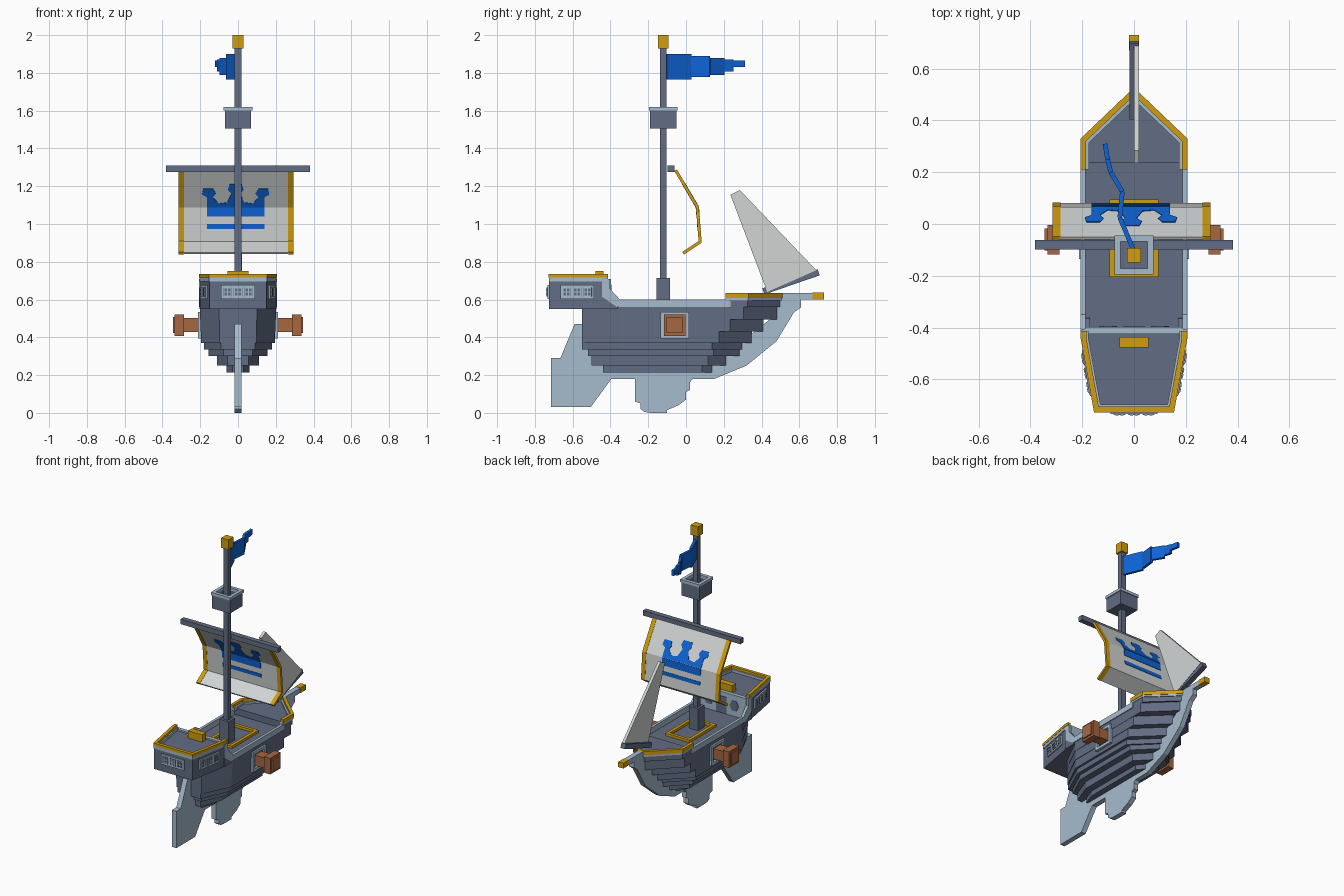
import bpy, bmesh, math
from mathutils import Vector

if "Cube" in bpy.data.objects:
    bpy.data.objects.remove(bpy.data.objects["Cube"])


def material(name, r, g, b):
    m = bpy.data.materials.new(name)
    lin = [((c / 255 + 0.055) / 1.055) ** 2.4 for c in (r, g, b)]
    m.diffuse_color = (*lin, 1)
    m.use_nodes = True
    m.node_tree.nodes["Principled BSDF"].inputs["Base Color"].default_value = m.diffuse_color
    return m


SLATE = material("slate", 98, 108, 131)
PALE = material("pale_blue", 166, 187, 205)
GOLD = material("gold", 208, 157, 14)
BLUE = material("blue", 14, 100, 214)
BROWN = material("brown", 166, 103, 66)
CLOTH = material("sail_cloth", 210, 213, 213)


def solid(name, mat, ring_a, ring_b):
    """Closed solid between two matching loops of points."""
    bm = bmesh.new()
    a = [bm.verts.new(p) for p in ring_a]
    b = [bm.verts.new(p) for p in ring_b]
    n = len(a)
    bm.faces.new(a)
    bm.faces.new(b[::-1])
    for i in range(n):
        j = (i + 1) % n
        bm.faces.new((a[i], b[i], b[j], a[j]))
    bmesh.ops.recalc_face_normals(bm, faces=bm.faces)
    me = bpy.data.meshes.new(name)
    bm.to_mesh(me)
    bm.free()
    me.materials.append(mat)
    ob = bpy.data.objects.new(name, me)
    bpy.context.collection.objects.link(ob)
    return ob


def prism(name, mat, pts, axis, lo, hi):
    """Extrude a flat outline along one axis."""
    place = {"x": lambda u, v, w: (w, u, v),
             "y": lambda u, v, w: (u, w, v),
             "z": lambda u, v, w: (u, v, w)}[axis]
    return solid(name, mat, [place(u, v, lo) for u, v in pts],
                 [place(u, v, hi) for u, v in pts])


def box(name, mat, x0, x1, y0, y1, z0, z1):
    return prism(name, mat, [(x0, y0), (x1, y0), (x1, y1), (x0, y1)], "z", z0, z1)


def ribbon(path, a, b):
    """Outline of a strip between two offsets to the left of a path."""
    p = [Vector(q) for q in path]
    dirs = [(q - r).normalized() for r, q in zip(p, p[1:])]
    nor = [Vector((-d.y, d.x)) for d in dirs]
    mit = [nor[0]]
    for m, n in zip(nor, nor[1:]):
        s = (m + n).normalized()
        mit.append(s / s.dot(n))
    mit.append(nor[-1])
    return ([tuple(q + m * a) for q, m in zip(p, mit)]
            + [tuple(q + m * b) for q, m in zip(p, mit)][::-1])


def frame(name, mat, x0, x1, y0, y1, w, z0, z1):
    """Rectangular frame lying flat."""
    for s, (a, b) in enumerate(((x0, x0 + w), (x1 - w, x1))):
        box(f"{name}_side_{s}", mat, a, b, y0, y1, z0, z1)
    for s, (a, b) in enumerate(((y0, y0 + w), (y1 - w, y1))):
        box(f"{name}_end_{s}", mat, x0 + w, x1 - w, a, b, z0, z1)


# Stepped hull: bottom, top, half width, bow tip, stern
layers = [(.215, .25, .06, .14, -.44), (.25, .30, .11, .215, -.50),
          (.30, .335, .155, .285, -.52), (.335, .37, .18, .30, -.55),
          (.37, .43, .195, .35, -.55), (.43, .495, .198, .41, -.55),
          (.495, .56, .20, .485, -.55)]
for i, (z0, z1, w, tip, stern) in enumerate(layers):
    half = [(w * .5, stern), (w, -.35), (w, tip - w * .9), (.015, tip)]
    prism(f"hull_layer_{i}", SLATE, half + [(-x, y) for x, y in half[::-1]], "z", z0, z1)

# Raised bow deck with rim
prism("bow_deck", SLATE, [(.20, .235), (.20, .325), (0, .515), (-.20, .325), (-.20, .235)],
      "z", .56, .605)
bow = [(.207, .21), (.207, .33), (0, .527), (-.207, .33), (-.207, .21)]
prism("bow_inner_rim", PALE, ribbon(bow, .003, .034), "z", .595, .617)
prism("bow_gold_rail", GOLD, ribbon(bow, 0, .022), "z", .608, .635)

# Keel, rudder and stem in one plate
keel = [(-.715, .03), (-.505, .03), (-.395, .18), (-.27, .18), (-.27, .06), (-.24, .05),
        (-.24, .02), (-.22, .005), (-.19, 0), (-.10, 0), (-.10, .015), (-.04, .04),
        (0, .07), (0, .11), (.02, .12), (.02, .16), (.035, .18), (.15, .18), (.32, .25),
        (.48, .38), (.57, .53), (.61, .56), (.61, .60), (.68, .60), (.68, .635),
        (.50, .635), (.45, .50), (.20, .30), (-.45, .30), (-.50, .47), (-.59, .47),
        (-.665, .29), (-.715, .29)]
prism("keel", PALE, keel, "x", -.018, .018)
box("bowsprit_tip", GOLD, -.02, .02, .67, .73, .60, .637)

# Stern castle
castle = [(-.20, -.41), (-.20, -.44), (-.15, -.725), (.15, -.725), (.20, -.44), (.20, -.41)]
prism("stern_castle", SLATE, castle, "z", .55, .70)
rim = [(x * 1.03, y - .003) for x, y in castle]
prism("castle_pale_rim", PALE, ribbon(rim, .002, .03), "z", .695, .718)
prism("castle_gold_rail", GOLD, ribbon(rim, 0, .022), "z", .716, .735)
box("castle_front_wall", PALE, -.19, .19, -.425, -.398, .56, .71)
for s in (-1, 1):
    hexa = [(s * .10 + .035 * math.cos(k * math.pi / 3),
             .635 + .04 * math.sin(k * math.pi / 3)) for k in range(6)]
    prism("castle_front_panel", SLATE, hexa, "y", -.40, -.394)
box("castle_door", SLATE, -.04, .04, -.40, -.394, .562, .68)
box("helm_block", GOLD, -.056, .056, -.478, -.436, .70, .752)


def window_panel(name, centre, right):
    """Pale plate with three windows of four panes each."""
    c, r, up = Vector(centre), Vector(right).normalized(), Vector((0, 0, 1))
    n = r.cross(up)

    def plate(nm, mat, u, v, w, h, lo, hi):
        q = [c + r * (u + a * w) + up * (v + b * h)
             for a, b in ((-1, -1), (1, -1), (1, 1), (-1, 1))]
        solid(nm, mat, [p + n * lo for p in q], [p + n * hi for p in q])
    plate(name, PALE, 0, 0, .09, .036, -.003, .009)
    for k in (-1, 0, 1):
        plate(name + "_frame", SLATE, k * .056, 0, .023, .025, .008, .011)
        plate(name + "_pale", PALE, k * .056, 0, .021, .023, .010, .013)
        for a in (-1, 1):
            for b in (-1, 1):
                plate(name + "_pane", SLATE, k * .056 + a * .0095, b * .0105,
                      .0065, .0075, .012, .015)


window_panel("rear_windows", (0, -.725, .64), (1, 0, 0))
window_panel("right_windows", (.177, -.575, .64), (.05, .285, 0))
window_panel("left_windows", (-.177, -.575, .64), (.05, -.285, 0))

# Side bulwarks, gun ports and guns
wall = [(-.445, .71), (-.405, .71), (-.405, .66), (-.35, .60), (.23, .60), (.23, .56),
        (-.365, .56), (-.445, .615)]
brace = [(-.445, .55), (-.36, .55), (-.365, .565), (-.445, .62)]
for s, side in ((1, "right"), (-1, "left")):
    prism(side + "_bulwark", PALE, wall, "x", s * .187, s * .206)
    prism(side + "_bulwark_foot", SLATE, brace, "x", s * .17, s * .204)
    y, z = -.06, .465
    for a in (-1, 1):
        prism(side + "_port_post", PALE, [(y + a * .075, z - .07), (y + a * .055, z - .07),
              (y + a * .055, z + .07), (y + a * .075, z + .07)], "x", s * .19, s * .212)
        prism(side + "_port_beam", PALE, [(y - .056, z + a * .07), (y + .056, z + a * .07),
              (y + .056, z + a * .05), (y - .056, z + a * .05)], "x", s * .19, s * .212)
    for part, h, x0, x1 in (("barrel", .037, .18, .29), ("muzzle", .057, .287, .335),
                            ("muzzle_face", .042, .33, .345)):
        prism(f"{side}_gun_{part}", BROWN, [(y - h, z - h), (y + h, z - h),
              (y + h, z + h), (y - h, z + h)], "x", s * x0, s * x1)

# Mast, hatch frame and lookout
frame("hatch_frame", GOLD, -.095, .095, -.205, .095, .022, .555, .578)
for part, mat, h, z0, z1 in (("mast_foot", SLATE, .035, .56, .715),
                             ("mast", SLATE, .018, .70, 1.94),
                             ("mast_cap", GOLD, .028, 1.93, 2.0),
                             ("lookout_floor", SLATE, .07, 1.505, 1.525)):
    box(part, mat, -h, h, -.12 - h, -.12 + h, z0, z1)
frame("lookout_wall", SLATE, -.07, .07, -.19, -.05, .016, 1.52, 1.605)
frame("lookout_rim", PALE, -.076, .076, -.196, -.044, .024, 1.60, 1.62)
box("yard", SLATE, -.382, .382, -.098, -.062, 1.275, 1.31)

# Main sail with gold edges and a painted crown
sail = [(-.055, 1.285), (.06, 1.09), (.075, .905), (-.015, .845)]
prism("main_sail", CLOTH, ribbon(sail, -.006, .006), "x", -.29, .27)
for x in (-.315, .265):
    prism("sail_edge", GOLD, ribbon(sail, -.008, .008), "x", x, x + .03)


def sail_patch(name, pts, seg):
    """Thin painted patch on both faces of one flat sail section."""
    (y0, z0), (y1, z1) = sail[seg], sail[seg + 1]
    n = Vector((0, z0 - z1, y1 - y0)).normalized()
    base = [Vector((x - .012, y0 + (y1 - y0) * (z - z0) / (z1 - z0), z)) for x, z in pts]
    for s in (-1, 1):
        solid(name, BLUE, [p + n * s * .004 for p in base], [p + n * s * .009 for p in base])


half = [(.152, 1.09), (.152, 1.145), (.178, 1.16), (.172, 1.19), (.12, 1.19), (.105, 1.165),
        (.12, 1.145), (.09, 1.112), (.045, 1.118), (.022, 1.165), (.042, 1.185), (.032, 1.215)]
sail_patch("sail_crown", half + [(-x, z) for x, z in half[::-1]], 0)
for z0, z1 in ((1.04, 1.09), (.975, 1.0)):
    sail_patch("sail_crown_band", [(-.152, z0), (.152, z0), (.152, z1), (-.152, z1)], 1)

# Fore sail on its slanted boom
prism("fore_sail", CLOTH, [(.235, 1.155), (.285, 1.18), (.69, .755), (.43, .64)],
      "x", 0, .02)
prism("fore_boom", SLATE, ribbon([(.415, .627), (.708, .728)], 0, .034), "x", -.018, .018)

# Wavy pennant narrowing toward its end
path = [(0, -.105), (-.055, .025), (-.045, .125), (-.09, .20), (-.102, .25), (-.112, .31)]
heights = [(1.765, 1.9), (1.777, 1.89), (1.79, 1.88), (1.807, 1.872), (1.83, 1.866)]
for i, (z0, z1) in enumerate(heights):
    prism(f"pennant_{i}", BLUE, ribbon(path[i:i + 2], -.009, .009), "z", z0, z1)
